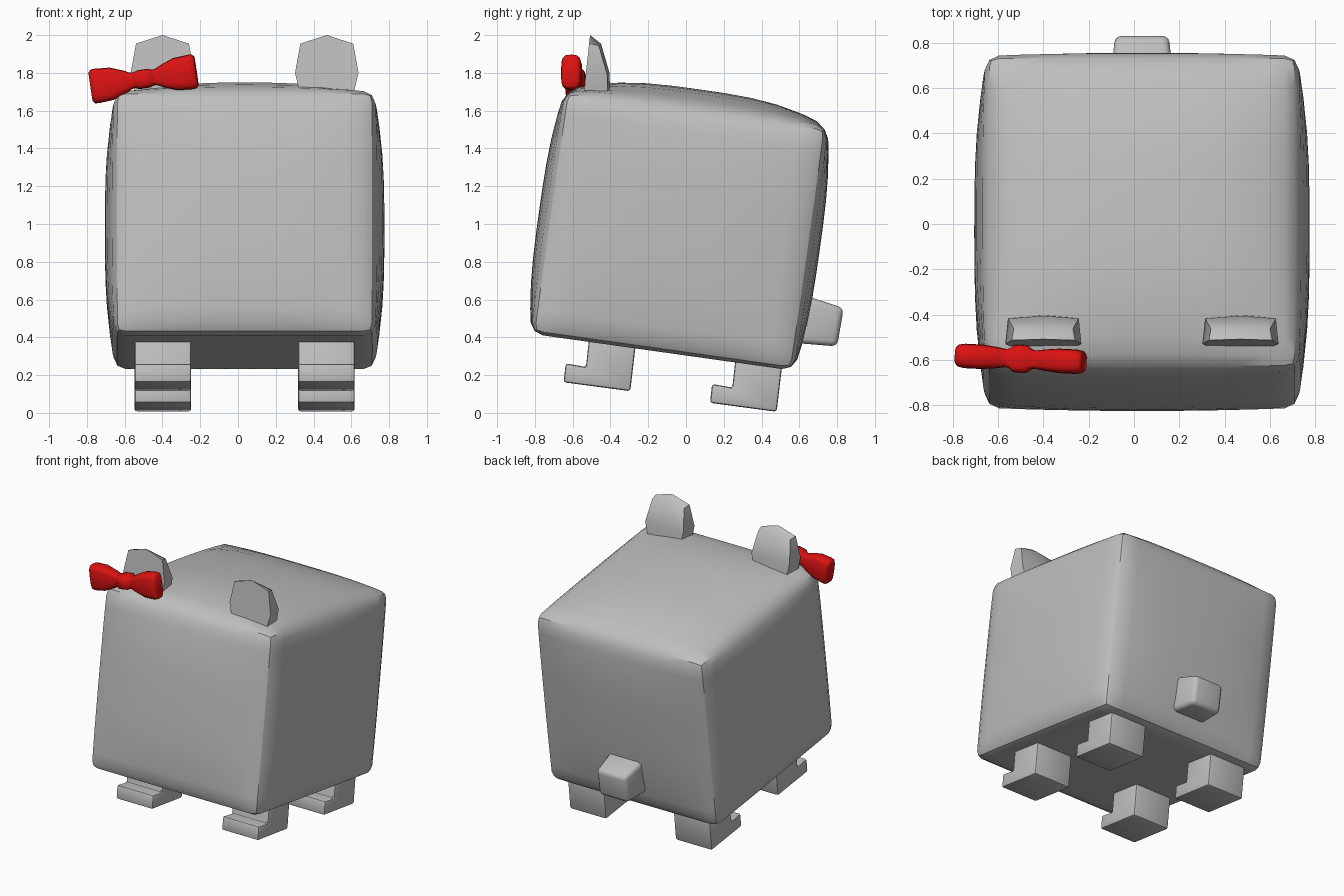
import bpy, bmesh, math
from mathutils import Matrix, Vector

if "Cube" in bpy.data.objects:
    bpy.data.objects.remove(bpy.data.objects["Cube"])

CX = 0.035                      # symmetry plane of the animal
TILT = Matrix.Rotation(math.radians(-8), 4, 'X')


def material(name, rgb):
    m = bpy.data.materials.new(name)
    m.diffuse_color = (*rgb, 1)
    m.use_nodes = True
    m.node_tree.nodes["Principled BSDF"].inputs["Base Color"].default_value = m.diffuse_color
    return m


GREY = material("soft grey", (0.52, 0.52, 0.52))
RED = material("bow red", (0.72, 0.006, 0.006))


def finish(bm, name, mat, angle=30):
    bmesh.ops.recalc_face_normals(bm, faces=bm.faces[:])
    me = bpy.data.meshes.new(name)
    bm.to_mesh(me)
    bm.free()
    ob = bpy.data.objects.new(name, me)
    bpy.context.collection.objects.link(ob)
    me.materials.append(mat)
    bpy.ops.object.select_all(action='DESELECT')
    ob.select_set(True)
    bpy.context.view_layer.objects.active = ob
    bpy.ops.object.shade_smooth_by_angle(angle=math.radians(angle))
    return ob


def extrude_profile(points, x0, x1):
    """Side profile (y, z) extruded along x."""
    bm = bmesh.new()
    face = bm.faces.new([bm.verts.new((x0, y, z)) for y, z in points])
    ext = bmesh.ops.extrude_face_region(bm, geom=[face])
    moved = [v for v in ext['geom'] if isinstance(v, bmesh.types.BMVert)]
    bmesh.ops.translate(bm, verts=moved, vec=(x1 - x0, 0, 0))
    return bm


# Body: tilted box with rounded edges and swollen faces
half = Vector((0.69, 0.70, 0.65))
bm = bmesh.new()
bmesh.ops.create_cube(bm, size=2)
bmesh.ops.subdivide_edges(bm, edges=bm.edges[:], cuts=9, use_grid_fill=True)
for v in bm.verts:
    v.co = Vector(c * h for c, h in zip(v.co, half))
bm.normal_update()
rim = [e for e in bm.edges if e.calc_face_angle() > 1]
bmesh.ops.bevel(bm, geom=rim, offset=0.06, segments=2, profile=0.5,
                affect='EDGES', clamp_overlap=True)
swell = {(0, -1): 0.05, (0, 1): 0.05, (1, -1): 0.05, (1, 1): 0.05,
         (2, -1): 0.0, (2, 1): 0.105}
for v in bm.verts:
    u = [max(-1, min(1, c / h)) for c, h in zip(v.co, half)]
    for axis in range(3):
        a, b = [u[i] for i in range(3) if i != axis]
        side = 1 if u[axis] > 0 else -1
        amount = swell[(axis, side)] * (1 - abs(a) ** 3) * (1 - abs(b) ** 3)
        v.co[axis] += side * amount * abs(u[axis]) ** 6
bm.transform(Matrix.Translation((CX, -0.035, 0.965)) @ TILT)
finish(bm, "body", GREY)

# Legs with a short toe
boot = [(-0.648, 0.162), (-0.295, 0.115), (-0.265, 0.37), (-0.51, 0.42),
        (-0.53, 0.243), (-0.637, 0.262)]
for row, dy, dz in (("front", 0, 0), ("back", 0.775, -0.109)):
    for side, s in (("left", -1), ("right", 1)):
        c = CX + s * 0.433
        bm = extrude_profile([(y + dy, z + dz) for y, z in boot], c - 0.15, c + 0.15)
        bmesh.ops.bevel(bm, geom=bm.edges[:], offset=0.014, segments=2,
                        profile=0.5, affect='EDGES')
        finish(bm, f"{row}_{side}_leg", GREY)

# Tail: rounded stub that narrows towards its end
bm = extrude_profile([(0.58, 0.37), (0.80, 0.352), (0.835, 0.555), (0.62, 0.625)],
                     -0.14, 0.14)
for v in bm.verts:
    if v.co.y > 0.7:
        v.co.x *= 0.85
bmesh.ops.bevel(bm, geom=bm.edges[:], offset=0.03, segments=3,
                profile=0.5, affect='EDGES')
bmesh.ops.translate(bm, verts=bm.verts[:], vec=(CX, 0, 0))
finish(bm, "tail", GREY)

# Ears: flat front, back curving forward to the tip
# rows of (z, half width, front y, back y)
ear_rows = [(1.64, 0.13, -0.545, -0.40), (1.80, 0.168, -0.53, -0.405),
            (1.955, 0.14, -0.513, -0.45)]
for side, s in (("left", -1), ("right", 1)):
    bm = bmesh.new()
    c = CX + s * 0.435
    tip = bm.verts.new((c, -0.508, 2.0))
    fl, fr, bl, bc, br = [], [], [], [], []
    for z, w, yf, yb in ear_rows:
        fl.append(bm.verts.new((c - w, yf, z)))
        fr.append(bm.verts.new((c + w, yf, z)))
        bl.append(bm.verts.new((c - w * 0.93, yb - 0.012, z - 0.01)))
        bc.append(bm.verts.new((c, yb, z)))
        br.append(bm.verts.new((c + w * 0.93, yb - 0.012, z - 0.01)))
    bm.faces.new(fl + [tip] + fr[::-1])
    for strip in ((fl, bl), (bl, bc), (bc, br), (br, fr)):
        p, q = strip
        for i in range(2):
            bm.faces.new((p[i], p[i + 1], q[i + 1], q[i]))
        bm.faces.new((p[2], tip, q[2]))
    bm.faces.new((fl[0], bl[0], bc[0], br[0], fr[0]))
    finish(bm, f"{side}_ear", GREY, 40)

# Bow: one loft of rounded sections, (distance, half height, half thickness)
half_bow = [(0.0, 0.05, 0.062), (0.03, 0.05, 0.06), (0.048, 0.042, 0.045),
            (0.065, 0.043, 0.04), (0.10, 0.06, 0.046), (0.17, 0.086, 0.054),
            (0.25, 0.092, 0.054), (0.272, 0.09, 0.05), (0.283, 0.078, 0.038)]
sections = [(-d, h, t) for d, h, t in half_bow[:0:-1]] + half_bow
bm = bmesh.new()
rings = []
N = 16


def rounded(v):
    return math.copysign(abs(v) ** 0.55, v)


for d, h, t in sections:
    rings.append([bm.verts.new((d, t * rounded(math.cos(k * math.tau / N)),
                                h * rounded(math.sin(k * math.tau / N))))
                  for k in range(N)])
for a, b in zip(rings, rings[1:]):
    for k in range(N):
        j = (k + 1) % N
        bm.faces.new((a[k], a[j], b[j], b[k]))
bm.faces.new(rings[0])
bm.faces.new(rings[-1])
bm.transform(Matrix.Translation((-0.50, -0.595, 1.768))
             @ Matrix.Rotation(math.radians(-3), 4, 'Z')
             @ Matrix.Rotation(math.radians(-8.5), 4, 'Y'))
finish(bm, "bow", RED, 50)
